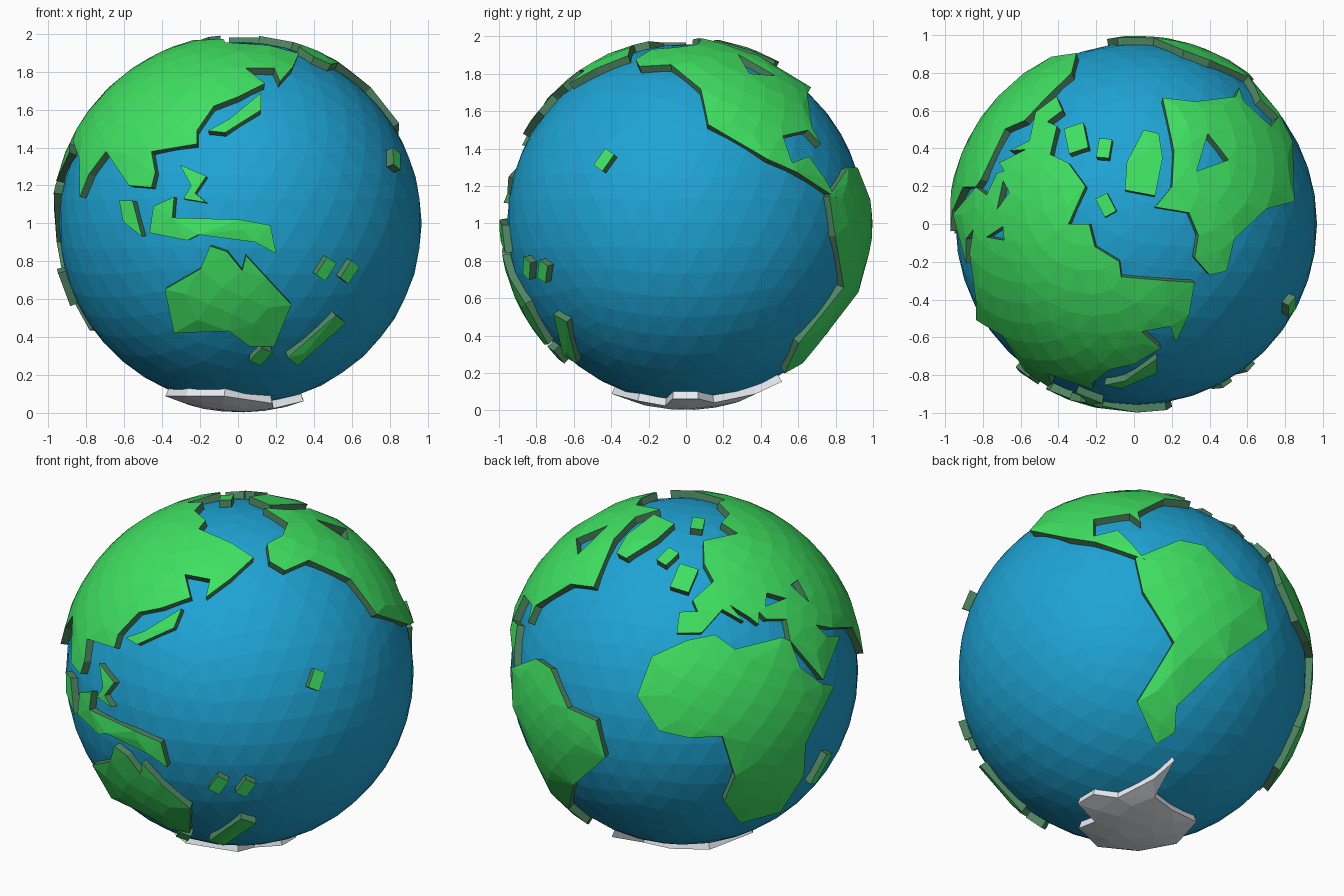
import bpy, bmesh
from math import sin, cos, radians, sqrt, pi
from mathutils import Vector, geometry

if "Cube" in bpy.data.objects:
    bpy.data.objects.remove(bpy.data.objects["Cube"])

CENTRE = Vector((0.012, 0, 1))
OCEAN_R, LAND_R, ROOT_R, FACETS = 0.957, 0.998, 0.925, 800


def material(name, *rgb):
    m = bpy.data.materials.new(name)
    m.diffuse_color = (*rgb, 1)
    m.use_nodes = True
    m.node_tree.nodes["Principled BSDF"].inputs["Base Color"].default_value = m.diffuse_color
    return m


WATER = material("water", 0.013, 0.37, 0.66)
GRASS = material("grass", 0.05, 0.75, 0.12)
CLIFF = material("cliff", 0.08, 0.24, 0.12)
ICE = material("ice", 0.82, 0.86, 0.9)


# Coastlines are sketched in hundredths of a unit on a view plane, or as longitude/latitude
def sketch(azimuth, elevation):
    a, e = radians(azimuth), radians(elevation)
    right = Vector((cos(a), sin(a), 0))
    toward = Vector((cos(e) * sin(a), -cos(e) * cos(a), sin(e)))
    up = toward.cross(right)

    def points(*n):
        pairs = [(u / 100, v / 100) for u, v in zip(n[::2], n[1::2])]
        return [(right * u + up * v + toward * sqrt(max(0, 1 - u * u - v * v))).normalized()
                for u, v in pairs]
    return points


front, top = sketch(0, 0), sketch(0, 90)
back_left, back_right = sketch(215, 25), sketch(145, -25)


def geo(*n):
    out = []
    for lon, lat in zip(n[::2], n[1::2]):
        a, b = radians(lon - 137), radians(lat)
        out.append(Vector((sin(a) * cos(b), -cos(a) * cos(b), sin(b))))
    return out


# Evenly spread points that give the land its facets
SPREAD = []
for i in range(FACETS):
    z = 1 - (2 * i + 1) / FACETS
    t, r = i * pi * (3 - sqrt(5)), sqrt(1 - z * z)
    SPREAD.append(Vector((cos(t) * r, sin(t) * r, z)))


def sides(loops):
    return [(a, b) for loop in loops for a, b in zip(loop, loop[1:] + loop[:1])]


def inside(p, loops):
    hits = [(a.y > p.y) != (b.y > p.y) and p.x < a.x + (p.y - a.y) * (b.x - a.x) / (b.y - a.y)
            for a, b in sides(loops)]
    return sum(hits) % 2 == 1


def near_coast(p, loops, gap=0.022):
    for a, b in sides(loops):
        e = b - a
        t = max(0, min(1, (p - a).dot(e) / max(e.length_squared, 1e-9)))
        if (a + e * t - p).length < gap:
            return True
    return False


def land(name, coast, holes=(), top_mat=GRASS, wall_mat=CLIFF):
    """Triangulate a coastline on the sphere and raise it as a thick plate."""
    mid = sum(coast, Vector()).normalized()
    turn = Vector((0, 0, 1)).rotation_difference(mid)
    back = turn.inverted()

    def flat(p):
        q = back @ p
        return Vector((q.x, q.y)) / (1 + q.z)

    loops = [[flat(p) for p in loop] for loop in (coast, *holes)]
    pts, edges = [], []
    for loop in loops:
        n, k = len(pts), len(loop)
        pts += loop
        edges += [(n + i, n + (i + 1) % k) for i in range(k)]
    for p in SPREAD:
        if p.dot(mid) > -0.6:
            q = flat(p)
            if inside(q, loops) and not near_coast(q, loops):
                pts.append(q)
    verts, _, faces = geometry.delaunay_2d_cdt(pts, edges, [], 0, 1e-5)[:3]

    bm = bmesh.new()
    vs = []
    for q in verts:
        s = q.length_squared
        p = turn @ Vector((2 * q.x, 2 * q.y, 1 - s)) / (1 + s)
        vs.append(bm.verts.new(p * ROOT_R))
    for f in faces:
        c = sum((verts[i] for i in f), Vector((0, 0))) / len(f)
        if inside(c, loops):
            bm.faces.new([vs[i] for i in f])
    bmesh.ops.delete(bm, geom=[v for v in bm.verts if not v.link_faces], context='VERTS')
    ext = bmesh.ops.extrude_face_region(bm, geom=bm.faces[:], use_keep_orig=True)["geom"]
    for v in ext:
        if isinstance(v, bmesh.types.BMVert):
            v.co = v.co.normalized() * LAND_R
    for f in bm.faces:
        r = [v.co.length for v in f.verts]
        f.material_index = int(max(r) - min(r) > 0.01)
    bmesh.ops.recalc_face_normals(bm, faces=bm.faces[:])
    me = bpy.data.meshes.new(name)
    bm.to_mesh(me)
    bm.free()
    me.materials.append(top_mat)
    me.materials.append(wall_mat)
    ob = bpy.data.objects.new(name, me)
    ob.location = CENTRE
    bpy.context.collection.objects.link(ob)


def islet(name, lon, lat, length=0.11, width=0.07, heading=30):
    """Small four-sided island, turned clockwise from north by its heading."""
    c = geo(lon, lat)[0]
    east = Vector((0, 0, 1)).cross(c).normalized()
    north, h = c.cross(east), radians(heading)
    along = (north * cos(h) + east * sin(h)) * length / 2
    across = (east * cos(h) - north * sin(h)) * width / 2
    land(name, [(c + p).normalized() for p in
                (along + across, along - across, -along - across, across - along)])


# Ocean ball
bpy.ops.mesh.primitive_ico_sphere_add(subdivisions=4, radius=OCEAN_R, location=CENTRE)
ocean = bpy.context.object
ocean.name = "ocean"
ocean.data.materials.append(WATER)

# Europe and Asia, traced as four coasts, with two inland seas
arctic = top(-27, 20, -36, 0, -25, 0, -22, -12, -9, -20, -8, -28, 15, -30, 31, -31)
pacific = front(28, 83, 21, 75, 18, 82, 3, 82, 13, 74, -1, 67, -14, 62, -23, 49, -23, 42,
                -47, 38, -45, 27, -47, 19, -59, 20, -71, 38)
south = geo(81, 15, 78, 8, 72, 20, 57, 26, 49, 30, 52, 25, 60, 22, 44, 13, 34, 29, 36, 36, 27, 38)
europe = geo(25, 41, 23, 37, 20, 40, 13, 45, 17, 39, 9, 44, -1, 37, -11, 37, -10, 44, -2, 44,
             -4, 48, 8, 54, 5, 61)
seas = geo(48, 45, 54, 45, 52, 37), geo(29, 42, 33, 46, 41, 42)
land("europe_and_asia", arctic + pacific + south + europe, seas)

# Africa
land("africa", back_left(2, 17, 17, 20, 28, 12) + geo(31, 31, 34, 29, 35, 20, 43, 12)
     + back_left(83, -8, 67, -40, 66, -58, 53, -78, 31, -84, 22, -72, 28, -58, 21, -36, 3, -37,
                 -14, -33, -26, -14, -18, 8))

# North America with its northern bay
north_coast = top(84, 12, 69, 8, 52, -8, 48, -25, 39, -27, 31, -18, 33, -6, 28, 6, 10, 9,
                  19, 20, 20, 39, 14, 67, 31, 65)
gulf = geo(-81, 31, -80, 25, -84, 30, -97, 28, -96, 19, -88, 21, -83, 14, -79, 8, -95, 16,
           -105, 20)
land("north_america", north_coast + gulf, [top(38, 48, 49, 34, 32, 28)])

# South America
land("south_america", back_right(-7, 55, 18, 67, 32, 65, 49, 48, 65, 41, 69, 20, 45, 1, 18, -27,
                                 18, -41, 8, -48, -4, -26, 15, 8, -3, 36))

# Australia
land("australia", front(-40, -35, -21, -24, -16, -12, -7, -15, 1, -25, 3, -17, 14, -29, 27, -43,
                        18, -65, 5, -65, -6, -57, -35, -58))

# South polar ice
land("antarctica", geo(-57, -58, -66, -66, -100, -74, -122, -70, -145, -70, -165, -78, 170, -72,
                       125, -66, 92, -66, 60, -66, 15, -69, -25, -75, -58, -73), (), ICE, ICE)

# Large islands
land("greenland", top(-6, 18, -5, 33, 4, 50, 12, 48, 14, 35, 10, 15))
land("japan", front(-17, 49, -8, 48, 11, 60, 11, 69, -6, 55))
land("philippines", front(-32, 31, -18, 25, -24, 16, -18, 11, -30, 13, -26, 20))
land("sumatra", front(-64, 12, -57, 12, -52, -7, -62, 1))
land("borneo_and_new_guinea", front(-48, -5, -46, 9, -35, 14, -36, 3, 0, 2, 16, -1, 19, -16,
                                    8, -10, -22, -6, -28, -9))

# Small islands
islet("british_isles", -8, 56, 0.16, 0.11, 20)
islet("madagascar", 46, -20, 0.2, 0.07, 20)
islet("new_zealand", 169, -39, 0.35, 0.1, 33)
islet("iceland", -20, 64)
islet("svalbard", 15, 79)
islet("tasmania", 146, -45)
islet("pacific_island_west", 165, -14)
islet("pacific_island_east", 174, -15)
islet("pacific_island_north", -161, 20)
